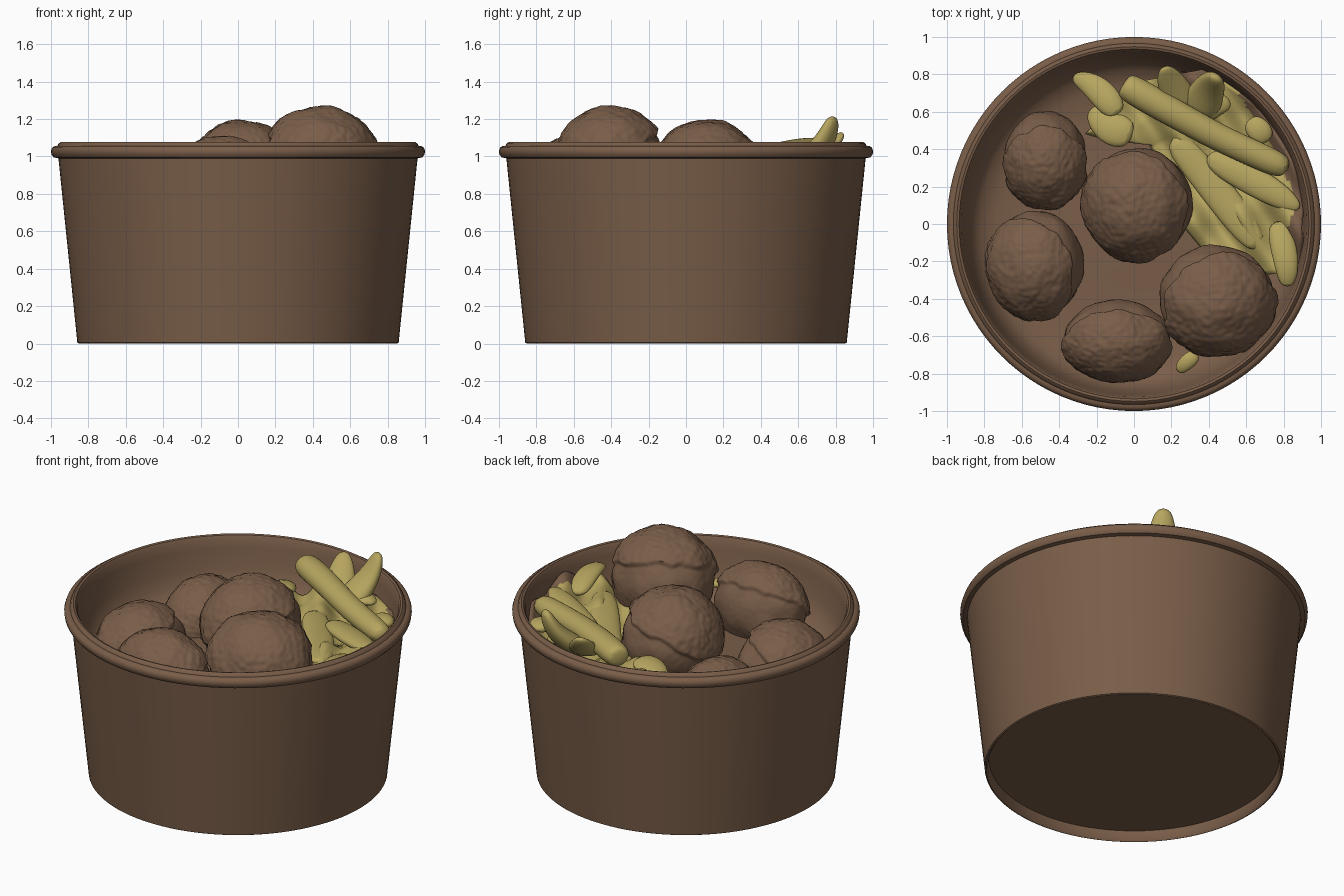
import bpy
import bmesh
import math
from mathutils import Vector, noise

default_cube = bpy.data.objects.get("Cube")
if default_cube:
    bpy.data.objects.remove(default_cube, do_unlink=True)


def make_material(name, colour):
    material = bpy.data.materials.new(name)
    material.use_nodes = True
    material.diffuse_color = (*colour, 1)
    shader = next(n for n in material.node_tree.nodes if n.type == "BSDF_PRINCIPLED")
    shader.inputs["Base Color"].default_value = (*colour, 1)
    return material


brown = make_material("warm brown", (0.194, 0.111, 0.066))
yellow = make_material("pale yellow", (0.47, 0.375, 0.115))


def finish(name, bm, materials, angle=40):
    """Turn a bmesh into a smooth shaded object."""
    bmesh.ops.recalc_face_normals(bm, faces=bm.faces)
    mesh = bpy.data.meshes.new(name)
    bm.to_mesh(mesh)
    bm.free()
    for material in materials:
        mesh.materials.append(material)
    part = bpy.data.objects.new(name, mesh)
    bpy.context.collection.objects.link(part)
    bpy.ops.object.select_all(action="DESELECT")
    part.select_set(True)
    bpy.context.view_layer.objects.active = part
    bpy.ops.object.shade_smooth_by_angle(angle=math.radians(angle))
    return part


def lathe(name, profile, material, segments=96):
    """Spin a radius and height profile about the z axis."""
    bm = bmesh.new()
    verts = [bm.verts.new((r, 0, z)) for r, z in profile]
    edges = [bm.edges.new(pair) for pair in zip(verts, verts[1:])]
    bmesh.ops.spin(bm, geom=verts + edges, axis=(0, 0, 1), cent=(0, 0, 0),
                   angle=math.tau, steps=segments, use_duplicate=False)
    bmesh.ops.remove_doubles(bm, verts=bm.verts, dist=0.0005)
    return finish(name, bm, [material])


def meatball(name, centre, radii, crust_axis):
    """A rough ball whose crusted cap overhangs a smoother underside."""
    bm = bmesh.new()
    bmesh.ops.create_icosphere(bm, subdivisions=6, radius=1)
    axis = Vector(crust_axis).normalized()
    shift = Vector(centre) * 7
    for vert in bm.verts:
        d = vert.co.normalized()
        edge = d.dot(axis) - 0.2 + 0.12 * noise.noise(d * 3 + shift)
        crust = min(max(edge / 0.06, 0), 1)
        size = 0.93 + 0.07 * crust + 0.035 * noise.noise(d * 2.5 + shift)
        size += (0.006 + 0.014 * crust) * noise.noise(d * 11 + shift)
        vert.co = Vector(centre) + Vector(a * b * size for a, b in zip(d, radii))
    return finish(name, bm, [brown], 60)


def strand(name, path, flatness=1.0, sides=8):
    """A tube through (x, y, z, half width) points, optionally flattened."""
    bm = bmesh.new()
    points = [Vector(p[:3]) for p in path]
    rings = []
    for i, point in enumerate(points):
        tangent = (points[min(i + 1, len(points) - 1)] - points[max(i - 1, 0)]).normalized()
        side = tangent.cross(Vector((0, 0, 1))).normalized()
        normal = side.cross(tangent)
        width = path[i][3]
        ring = []
        for k in range(sides):
            a = math.tau * k / sides
            offset = side * math.cos(a) + normal * math.sin(a) * flatness
            ring.append(bm.verts.new(point + offset * width))
        rings.append(ring)
    for low, high in zip(rings, rings[1:]):
        for k in range(sides):
            n = (k + 1) % sides
            bm.faces.new((low[k], low[n], high[n], high[k]))
    bm.faces.new(rings[0])
    bm.faces.new(rings[-1])
    part = finish(name, bm, [yellow], 80)
    smooth = part.modifiers.new("rounding", "SUBSURF")
    smooth.levels = smooth.render_levels = 2
    return part


def sample(line, t):
    """Point at fraction t along an evenly weighted polyline."""
    i = min(int(t * (len(line) - 1)), len(line) - 2)
    return Vector(line[i]).lerp(Vector(line[i + 1]), t * (len(line) - 1) - i)


# Tub shell with recessed underside, tapering wall, rolled rim and sauce floor
lathe("tub", [
    (0, 0.065), (0.835, 0.065), (0.84, 0.01), (0.85, 0), (0.859, 0.005),
    (0.96, 0.99), (0.985, 0.995), (0.997, 1.01), (1, 1.03), (0.994, 1.047),
    (0.98, 1.056), (0.966, 1.056), (0.96, 1.068), (0.948, 1.077),
    (0.935, 1.073), (0.925, 1.055), (0.915, 1.0), (0.895, 0.88),
    (0.865, 0.8), (0.82, 0.75), (0.74, 0.72), (0.6, 0.71), (0.3, 0.72), (0, 0.73)],
    brown)

# Meatballs
for label, centre, radii, axis in [
    ("front_left", (0.44, -0.4, 0.96), (0.325, 0.31, 0.31), (0.2, -0.4, 0.85)),
    ("centre", (0.025, 0.11, 0.885), (0.305, 0.315, 0.31), (-0.3, -0.2, 0.85)),
    ("front_right", (-0.525, -0.215, 0.725), (0.275, 0.305, 0.28), (-0.45, -0.35, 0.8)),
    ("front", (-0.09, -0.62, 0.84), (0.305, 0.23, 0.27), (0, -0.5, 0.8)),
    ("back_right", (-0.475, 0.35, 0.715), (0.235, 0.275, 0.26), (0, -0.6, 0.8)),
]:
    meatball("meatball_" + label, centre, radii, axis)

# Rippled bed of soft strips, with sauce showing where it meets the wall
inner_edge = [(0.5, -0.3, 0.84), (0.25, 0, 0.83), (0.2, 0.25, 0.83),
              (0.1, 0.42, 0.85), (-0.08, 0.44, 0.86), (-0.24, 0.5, 0.84)]
outer_edge = [(0.87, -0.25, 0.97), (0.91, 0.08, 0.97), (0.84, 0.35, 0.95),
              (0.66, 0.63, 0.94), (0.38, 0.83, 0.95), (0.02, 0.76, 0.9)]
bm = bmesh.new()
rows, columns = 60, 36
grid = []
for i in range(rows + 1):
    start, end = sample(inner_edge, i / rows), sample(outer_edge, i / rows)
    row = []
    for j in range(columns + 1):
        p = start.lerp(end, j / columns)
        p.z += 0.035 * math.sin((p.x + p.y * 0.7) * 24) + 0.05 * noise.noise(p * 5)
        row.append(bm.verts.new(p))
    grid.append(row)
for a, b in zip(grid, grid[1:]):
    for j in range(columns):
        face = bm.faces.new((a[j], a[j + 1], b[j + 1], b[j]))
        middle = face.calc_center_median()
        limit = 0.83 + 0.14 * noise.noise(middle * 6)
        face.material_index = int(middle.xy.length > limit)
bed = finish("strip_bed", bm, [yellow, brown], 80)
thick = bed.modifiers.new("thickness", "SOLIDIFY")
thick.thickness = 0.04

# Long strip lying across the top
strand("long_strip", [
    (-0.06, 0.75, 1.03, 0.06), (-0.03, 0.73, 1.03, 0.09), (0.2, 0.6, 1.03, 0.085),
    (0.45, 0.46, 1.0, 0.08), (0.7, 0.35, 0.98, 0.08), (0.83, 0.29, 0.97, 0.07)], 0.9)

# Upright curling tips
strand("back_tip", [
    (0.28, 0.58, 0.93, 0.11), (0.23, 0.7, 1.0, 0.1),
    (0.18, 0.79, 1.07, 0.075), (0.16, 0.84, 1.13, 0.03)], 0.5)
strand("tall_tip", [
    (0.34, 0.58, 0.92, 0.13), (0.38, 0.69, 1.01, 0.11),
    (0.42, 0.76, 1.11, 0.085), (0.44, 0.79, 1.22, 0.045)], 0.6)
strand("side_tip", [
    (0.36, 0.6, 0.95, 0.09), (0.45, 0.66, 0.98, 0.08), (0.52, 0.63, 0.97, 0.03)], 0.5)

# Curled leaf at the back
strand("curled_leaf", [
    (-0.33, 0.79, 0.8, 0.03), (-0.24, 0.76, 0.84, 0.07),
    (-0.15, 0.68, 0.88, 0.09), (-0.08, 0.58, 0.9, 0.06)], 0.5)
strand("lower_leaf", [
    (-0.24, 0.62, 0.84, 0.05), (-0.14, 0.51, 0.89, 0.11), (0.0, 0.47, 0.91, 0.09)], 0.4)

# Strips fanning out between the meatballs and the wall
strand("inner_strip", [
    (0.2, 0.47, 0.9, 0.08), (0.36, 0.28, 0.9, 0.09),
    (0.52, 0.08, 0.91, 0.1), (0.68, -0.14, 0.92, 0.07)], 0.45)
strand("outer_strip", [
    (0.38, 0.37, 0.92, 0.07), (0.6, 0.25, 0.94, 0.09),
    (0.78, 0.15, 0.96, 0.08), (0.89, 0.08, 0.97, 0.03)], 0.5)
strand("wall_strip", [
    (0.76, 0.02, 0.93, 0.06), (0.8, -0.12, 0.97, 0.08),
    (0.82, -0.24, 0.99, 0.07), (0.82, -0.34, 0.97, 0.04)], 0.5)
strand("wall_scrap", [
    (0.61, 0.56, 0.95, 0.05), (0.67, 0.5, 0.96, 0.08), (0.72, 0.44, 0.95, 0.05)], 0.5)
strand("front_scrap", [
    (0.23, -0.79, 0.82, 0.03), (0.28, -0.74, 0.85, 0.05), (0.34, -0.69, 0.85, 0.04)], 0.6)
